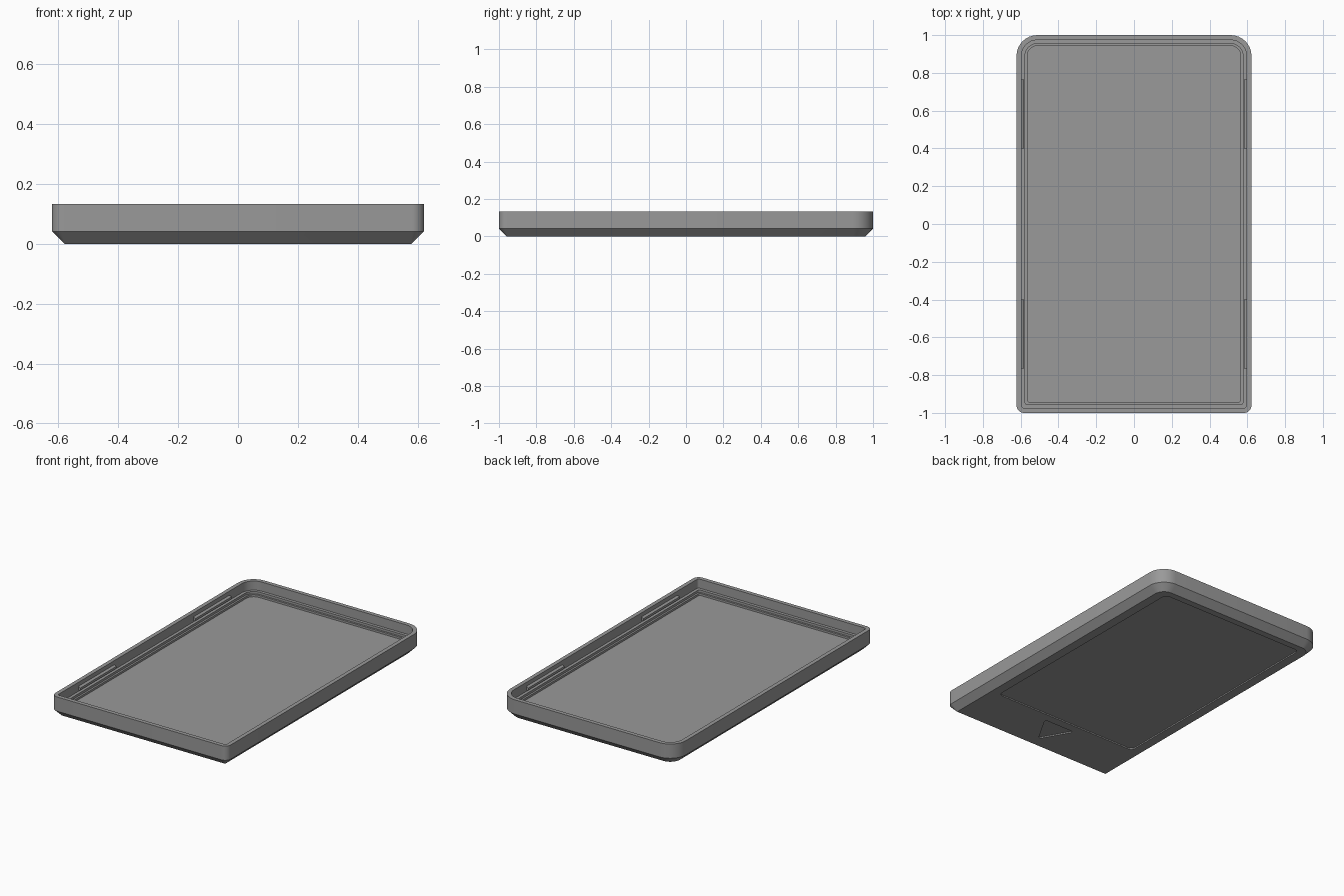
import bpy, bmesh, math

if "Cube" in bpy.data.objects:
    bpy.data.objects.remove(bpy.data.objects["Cube"])

grey = bpy.data.materials.new("mid grey")
grey.diffuse_color = (0.32, 0.32, 0.32, 1)
grey.use_nodes = True
grey.node_tree.nodes["Principled BSDF"].inputs["Base Color"].default_value = grey.diffuse_color

W, L = 0.622, 1.0      # half width and half length
SEG = 8                # segments per rounded corner


def rounded_rect(x0, x1, y0, y1, r_back, r_front):
    """Counter-clockwise outline with separate back and front corner radii."""
    pts = []
    corners = ((x1, y1, -1, -1, r_back, 0), (x0, y1, 1, -1, r_back, 90),
               (x0, y0, 1, 1, r_front, 180), (x1, y0, -1, 1, r_front, 270))
    for cx, cy, sx, sy, r, start in corners:
        for i in range(SEG + 1):
            a = math.radians(start + 90 * i / SEG)
            pts.append((cx + sx * r + r * math.cos(a), cy + sy * r + r * math.sin(a)))
    return pts


def loft(name, sections):
    """Skin a closed solid through outlines given as (points, z)."""
    bm = bmesh.new()
    rings = [[bm.verts.new((x, y, z)) for x, y in pts] for pts, z in sections]
    n = len(rings[0])
    for a, b in zip(rings, rings[1:]):
        for i in range(n):
            j = (i + 1) % n
            bm.faces.new((a[i], a[j], b[j], b[i]))
    bm.faces.new(rings[0][::-1])
    bm.faces.new(rings[-1])
    bmesh.ops.recalc_face_normals(bm, faces=bm.faces)
    mesh = bpy.data.meshes.new(name)
    bm.to_mesh(mesh)
    bm.free()
    mesh.materials.append(grey)
    ob = bpy.data.objects.new(name, mesh)
    bpy.context.collection.objects.link(ob)
    return ob


def inset_outline(d):
    return rounded_rect(-W + d, W - d, -L + d, L - d,
                        max(0.11 - d, 0.03), max(0.04 - d, 0.012 if d > 0.043 else 0.003))


# Tray shell: chamfered underside, outer wall, rim, inner wall, two ledges, floor
profile = [(0.042, 0), (0, 0.042), (0, 0.133), (0.026, 0.133), (0.026, 0.075),
           (0.045, 0.075), (0.045, 0.06), (0.057, 0.06), (0.057, 0.047)]
tray = loft("tray_shell", [(inset_outline(d), z) for d, z in profile])

# Shallow recesses in the underside: large panel and arrow triangle
panel = rounded_rect(-0.52, 0.52, -0.64, 0.915, 0.03, 0.03)
triangle = []
for cx, cy, start in ((0.092, -0.708, -30), (-0.092, -0.708, 90), (0, -0.868, 210)):
    for i in range(5):
        a = math.radians(start + 30 * i)
        triangle.append((cx + 0.012 * math.cos(a), cy + 0.012 * math.sin(a)))
for name, outline in (("panel_cutter", panel), ("triangle_cutter", triangle)):
    cutter = loft(name, [(outline, -0.05), (outline, 0.008)])
    cutter.hide_render = True
    mod = tray.modifiers.new(name, 'BOOLEAN')
    mod.operation = 'DIFFERENCE'
    mod.solver = 'EXACT'
    mod.object = cutter
    bpy.context.view_layer.objects.active = tray
    bpy.ops.object.modifier_apply(modifier=name)
    bpy.data.objects.remove(cutter)

bpy.ops.object.select_all(action='DESELECT')
tray.select_set(True)
bpy.context.view_layer.objects.active = tray
bpy.ops.object.shade_smooth_by_angle(angle=math.radians(30))

# Snap ribs along the inside of both long walls
for side, label in ((-1, "left"), (1, "right")):
    for end, place in ((-1, "front"), (1, "back")):
        sections = []
        for depth, z in ((0.024, 0.082), (0.04, 0.086), (0.04, 0.1), (0.024, 0.108)):
            xs = sorted((side * (W - 0.015), side * (W - depth)))
            ys = sorted((end * 0.4, end * 0.765))
            sections.append(([(xs[0], ys[0]), (xs[1], ys[0]),
                              (xs[1], ys[1]), (xs[0], ys[1])], z))
        loft(f"snap_rib_{label}_{place}", sections)
